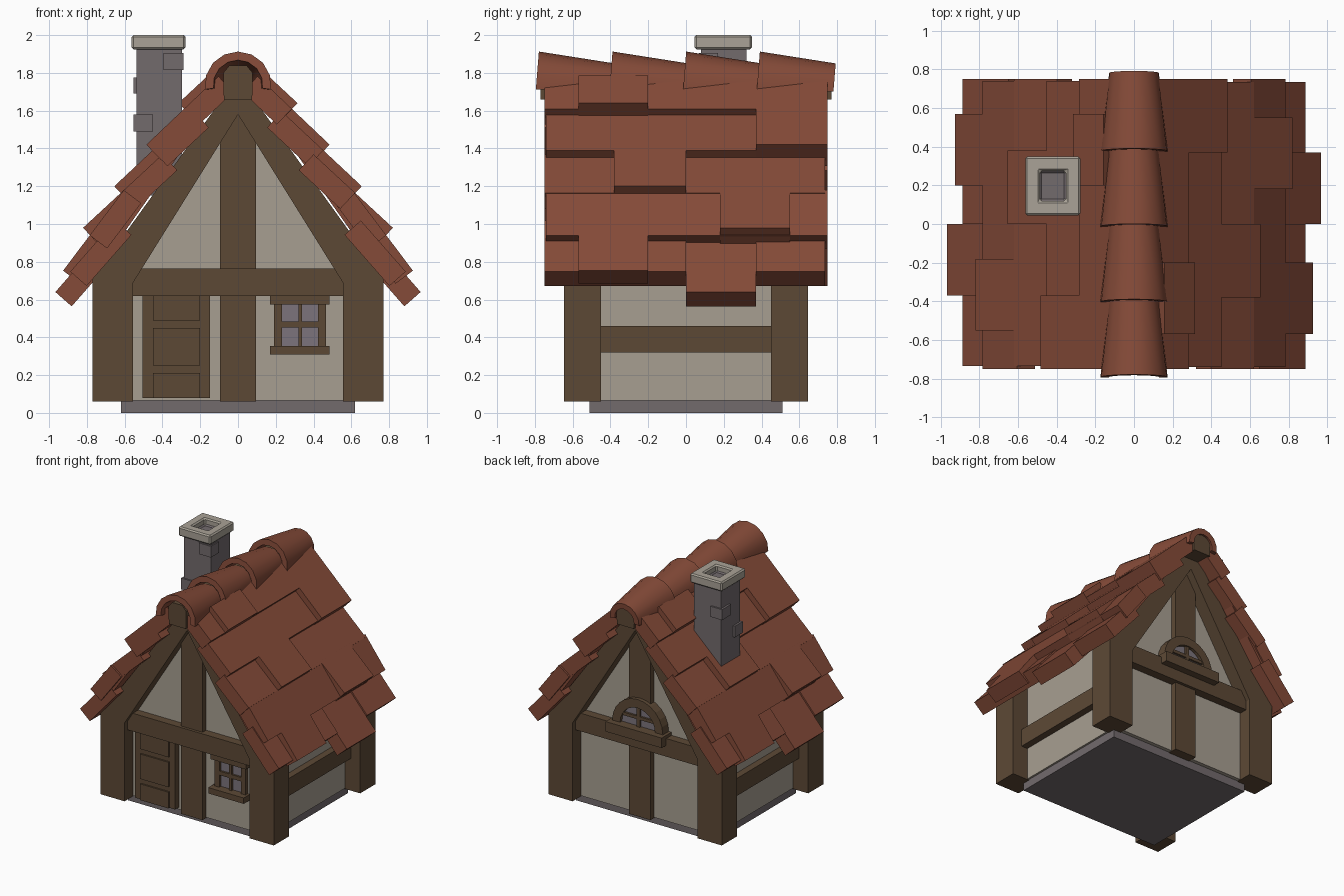
import bpy, bmesh, math

if "Cube" in bpy.data.objects:
    bpy.data.objects.remove(bpy.data.objects["Cube"])


def material(name, rgb):
    m = bpy.data.materials.new(name)
    m.diffuse_color = (*rgb, 1)
    m.use_nodes = True
    m.node_tree.nodes["Principled BSDF"].inputs["Base Color"].default_value = m.diffuse_color
    return m


PLASTER = material("plaster", (0.39, 0.345, 0.285))
WOOD = material("dark_wood", (0.108, 0.066, 0.036))
TILE = material("clay_tile", (0.235, 0.070, 0.040))
STONE = material("grey_stone", (0.17, 0.145, 0.152))
PALE = material("pale_stone", (0.40, 0.365, 0.31))
GLASS = material("window_glass", (0.20, 0.175, 0.20))


def finish(name, bm, *mats):
    bmesh.ops.recalc_face_normals(bm, faces=bm.faces)
    me = bpy.data.meshes.new(name)
    bm.to_mesh(me)
    bm.free()
    for m in mats:
        me.materials.append(m)
    ob = bpy.data.objects.new(name, me)
    bpy.context.collection.objects.link(ob)
    return ob


def prism(name, pts, y0, y1, mat):
    """Extrude an x-z outline from y0 to y1."""
    bm = bmesh.new()
    f = bm.faces.new([bm.verts.new((x, y0, z)) for x, z in pts])
    ext = bmesh.ops.extrude_face_region(bm, geom=[f])["geom"]
    for v in ext:
        if isinstance(v, bmesh.types.BMVert):
            v.co.y = y1
    return finish(name, bm, mat)


def box(name, x0, x1, y0, y1, z0, z1, mat):
    return prism(name, [(x0, z0), (x1, z0), (x1, z1), (x0, z1)], y0, y1, mat)


def bevel(ob, width):
    m = ob.modifiers.new("bevel", "BEVEL")
    m.width, m.segments = width, 1


# Foundation and plaster walls with gables
box("foundation", -.62, .62, -.51, .51, 0, .066, STONE)
prism("plaster_walls", [(-.635, .065), (.635, .065), (.635, .9), (0, 1.74), (-.635, .9)],
      -.54, .54, PLASTER)

# Timber frame
frame = [(.77, .06), (.77, .71), (0, 1.78), (0, 1.58), (.555, .69), (.555, .06)]
for sy in (1, -1):
    for sx in (1, -1):
        prism("corner_post_and_rafter", [(sx * x, z) for x, z in frame],
              sy * .45, sy * .645, WOOD)
    box("centre_post", -.095, .095, sy * .45, sy * .585, .06, 1.6, WOOD)
    box("cross_beam", -.57, .57, sy * .45, sy * .608, .62, .765, WOOD)
    box("side_beam", sy * .55, sy * .69, -.46, .46, .32, .46, WOOD)
prism("ridge_beam", [(-.075, 1.66), (.075, 1.66), (.078, 1.80), (.045, 1.84),
                     (-.045, 1.84), (-.078, 1.80)], -.77, .77, WOOD)

# Door with raised panels
box("door", -.505, -.148, -.585, -.48, .08, .63, WOOD)
for z0, z1 in ((.08, .21), (.25, .45), (.49, .625)):
    box("door_panel", -.45, -.2, -.598, -.53, z0, z1, WOOD)

# Front window
for x0, x1 in ((.19, .233), (.32, .34), (.424, .465)):
    box("window_upright", x0, x1, -.57, -.48, .34, .6, WOOD)
box("window_crossbar", .2, .45, -.566, -.48, .451, .483, WOOD)
box("window_lintel", .17, .485, -.592, -.48, .573, .62, WOOD)
box("window_sill", .17, .485, -.62, -.48, .308, .355, WOOD)
box("window_glass", .2, .45, -.55, -.49, .34, .59, GLASS)


# Arched window at the back
def arc(r, n=12, cz=.79):
    return [(r * math.cos(math.pi * i / n), cz + r * math.sin(math.pi * i / n))
            for i in range(n + 1)]


prism("arch_window_frame", arc(.225) + arc(.155)[::-1], .48, .615, WOOD)
prism("arch_window_glass", arc(.17), .48, .59, GLASS)
box("arch_window_upright", -.014, .014, .5, .606, .78, .95, WOOD)
box("arch_window_crossbar", -.15, .15, .5, .606, .85, .875, WOOD)
box("arch_window_sill", -.25, .25, .5, .665, .71, .79, WOOD)


# Roof tiles: each course has one tile slipped further down
def tile(name, corner, d, length, y0, y1, s, thick=.115):
    (x, z), (ux, uz) = corner, d
    nx, nz = -uz * thick, ux * thick
    pts = [(x, z), (x + ux * length, z + uz * length),
           (x + ux * length + nx, z + uz * length + nz), (x + nx, z + nz)]
    prism(name, [(s * a, b) for a, b in pts], s * y0, s * y1, TILE)


# lower edge, slipped lower edge, slipped y range, course length
courses = [((.888, .748), (.967, .64), 0, .37, .36),
           ((.785, .94), (.926, .753), -.57, -.2, .30),
           ((.62, 1.165), (.82, .98), .18, .55, .30),
           ((.452, 1.39), (.655, 1.2), -.38, 0, .30),
           ((.285, 1.61), (.485, 1.42), .37, .75, .25)]
for s in (1, -1):
    for i, (c, low, a, b, length) in enumerate(courses):
        slide = math.dist(c, low)
        d = ((c[0] - low[0]) / slide, (c[1] - low[1]) / slide)
        if i == 0:
            d = (-.66, .751)
        y0, y1 = (-.75, .735) if i % 2 == 0 else (-.74, .75)
        tile("roof_course", c, d, length, y0, a, s)
        if b < .7:
            tile("roof_course", c, d, length, b, y1, s)
        tile("slipped_tile", low, d, length + slide, a, b, s)
    tile("top_slipped_tile", (.315, 1.64), (-.731, .682), .215, -.57, -.2, s)
    # packing that closes the gap between tiles and rafters
    under = [(.80, .675), (.785, .80), (.62, 1.1), (.285, 1.5), (.1, 1.74), (.085, 1.69)]
    prism("roof_underlay", [(s * x, z) for x, z in under], -.73, .73, TILE)

# Ridge tiles: tapered open half-tubes
N = 8
for i in range(4):
    start = -.785 + .39 * i
    bm = bmesh.new()
    rings = []
    for y, r, cz in ((start, .176, 1.737), (start + .405, .13, 1.72)):
        for rr in (r, r - .045):
            ring = []
            for k in range(N + 1):
                t = math.radians(-8 + 196 * k / N)
                dz = rr * math.sin(t)
                ring.append(bm.verts.new((rr * math.cos(t), y + .08 * (dz - .1), cz + dz)))
            rings.append(ring)
    fo, fi, bo, bi = rings
    for p, q in ((fo, bo), (bo, bi), (bi, fi), (fi, fo)):
        for k in range(N):
            bm.faces.new((p[k], p[k + 1], q[k + 1], q[k]))
    for k in (0, N):
        bm.faces.new((fo[k], bo[k], bi[k], fi[k]))
    ob = finish("ridge_tile", bm, TILE)
    bpy.ops.object.select_all(action="DESELECT")
    ob.select_set(True)
    bpy.context.view_layer.objects.active = ob
    bpy.ops.object.shade_smooth_by_angle(angle=math.radians(40))

# Chimney shaft with raised corner stones
box("chimney_shaft", -.537, -.297, .08, .32, 1.15, 1.94, STONE)
for x0, x1, y0, y1, z0, z1 in ((-.395, -.288, .068, .17, 1.815, 1.905),
                               (-.553, -.45, .068, .17, 1.49, 1.58),
                               (-.553, -.45, .22, .332, 1.69, 1.775)):
    box("chimney_corner_stone", x0, x1, y0, y1, z0, z1, STONE)

# Chimney cap with sunken flue
bm = bmesh.new()
bmesh.ops.create_cube(bm, size=1)
for v in bm.verts:
    v.co.x = -.42 + v.co.x * .285
    v.co.y = .197 + v.co.y * .305
    v.co.z = 1.9625 + v.co.z * .075
bm.normal_update()
top = max(bm.faces, key=lambda f: f.calc_center_median().z)
bmesh.ops.inset_region(bm, faces=[top], thickness=.075, use_even_offset=True)
flue = bmesh.ops.extrude_face_region(bm, geom=[top])["geom"]
if top.is_valid:
    bmesh.ops.delete(bm, geom=[top], context="FACES_ONLY")
for g in flue:
    if isinstance(g, bmesh.types.BMVert):
        g.co.z -= .055
    elif isinstance(g, bmesh.types.BMFace):
        g.material_index = 1
bevel(finish("chimney_cap", bm, PALE, STONE), .01)
